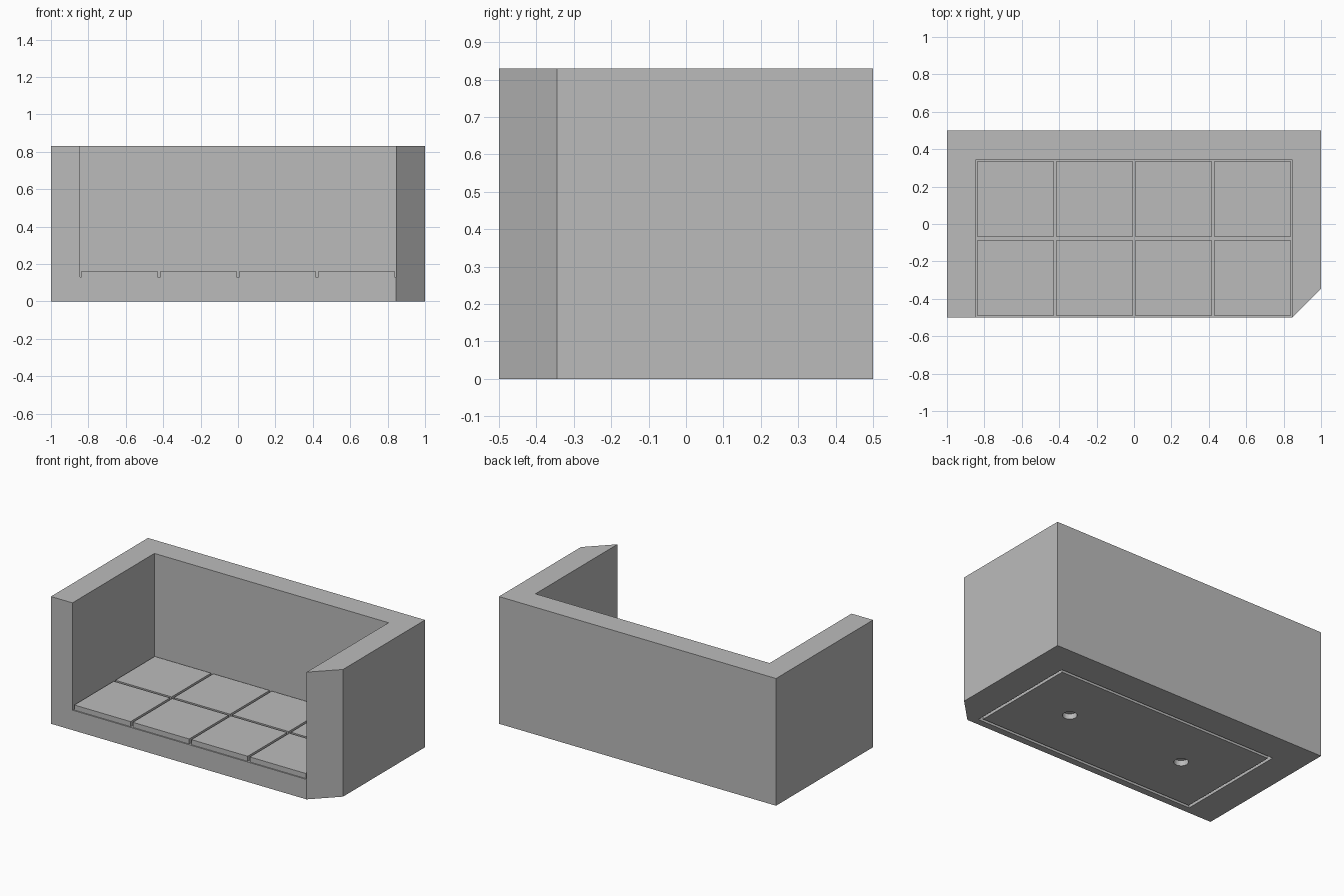
import bpy
import bmesh

if "Cube" in bpy.data.objects:
    bpy.data.objects.remove(bpy.data.objects["Cube"])

WALL, HEIGHT, BED = 0.155, 0.83, 0.13
INNER = 1 - WALL              # inner half width
BACK = 0.5 - WALL             # inner face of the back wall
PITCH, GAP = INNER / 2, 0.016
MID_Y = (BACK - 0.5) / 2      # middle of the seat area
DEPTH = 0.035                 # underside pocket

grey = bpy.data.materials.new("plain_grey")
grey.use_nodes = True
COLOUR = (0.5, 0.5, 0.5, 1)
grey.diffuse_color = COLOUR
grey.node_tree.nodes["Principled BSDF"].inputs["Base Color"].default_value = COLOUR


def add_object(name, bm):
    bmesh.ops.recalc_face_normals(bm, faces=bm.faces)
    mesh = bpy.data.meshes.new(name)
    bm.to_mesh(mesh)
    bm.free()
    mesh.materials.append(grey)
    obj = bpy.data.objects.new(name, mesh)
    bpy.context.collection.objects.link(obj)
    return obj


def prism(name, outline, z0, z1):
    bm = bmesh.new()
    face = bm.faces.new([bm.verts.new((x, y, z0)) for x, y in outline])
    top = bmesh.ops.extrude_face_region(bm, geom=[face])["geom"]
    verts = [v for v in top if isinstance(v, bmesh.types.BMVert)]
    bmesh.ops.translate(bm, verts=verts, vec=(0, 0, z1 - z0))
    return add_object(name, bm)


def box(name, x0, x1, y0, y1, z0, z1):
    return prism(name, [(x0, y0), (x1, y0), (x1, y1), (x0, y1)], z0, z1)


def cut(target, cutter):
    mod = target.modifiers.new("cut", "BOOLEAN")
    mod.operation = "DIFFERENCE"
    mod.solver = "EXACT"
    mod.object = cutter
    bpy.context.view_layer.objects.active = target
    bpy.ops.object.modifier_apply(modifier=mod.name)
    bpy.data.objects.remove(cutter)


# Body: block with one chamfered front corner, opened at top and front
outline = [(-1, -0.5), (INNER, -0.5), (1, -BACK), (1, 0.5), (-1, 0.5)]
body = prism("body", outline, 0, HEIGHT)
cut(body, box("seat_space", -INNER, INNER, -0.7, BACK, BED, 1))

# Underside: shallow pocket filled by a slightly smaller panel with two holes
EDGE, SLOT = 0.045, 0.02


def underside(name, inset, z0):
    return box(name, inset - INNER, INNER - inset,
               inset - 0.5, BACK - inset, z0, DEPTH)


cut(body, underside("pocket", EDGE, -0.1))
panel = underside("bottom_panel", EDGE + SLOT, 0)
for side in (-1, 1):
    bm = bmesh.new()
    bmesh.ops.create_cone(bm, cap_ends=True, segments=32,
                          radius1=0.043, radius2=0.043, depth=0.2)
    bmesh.ops.translate(bm, verts=bm.verts, vec=(side * PITCH, MID_Y, 0))
    cut(panel, add_object("hole", bm))

# Seat tiles: two rows of four squares with narrow gaps
for row in range(2):
    for col in range(4):
        x = -INNER + col * PITCH + GAP / 2
        y = -0.5 + row * PITCH + GAP / 2
        size = PITCH - GAP
        box(f"seat_tile_{row + 1}_{col + 1}", x, x + size, y, y + size, BED, 0.163)
